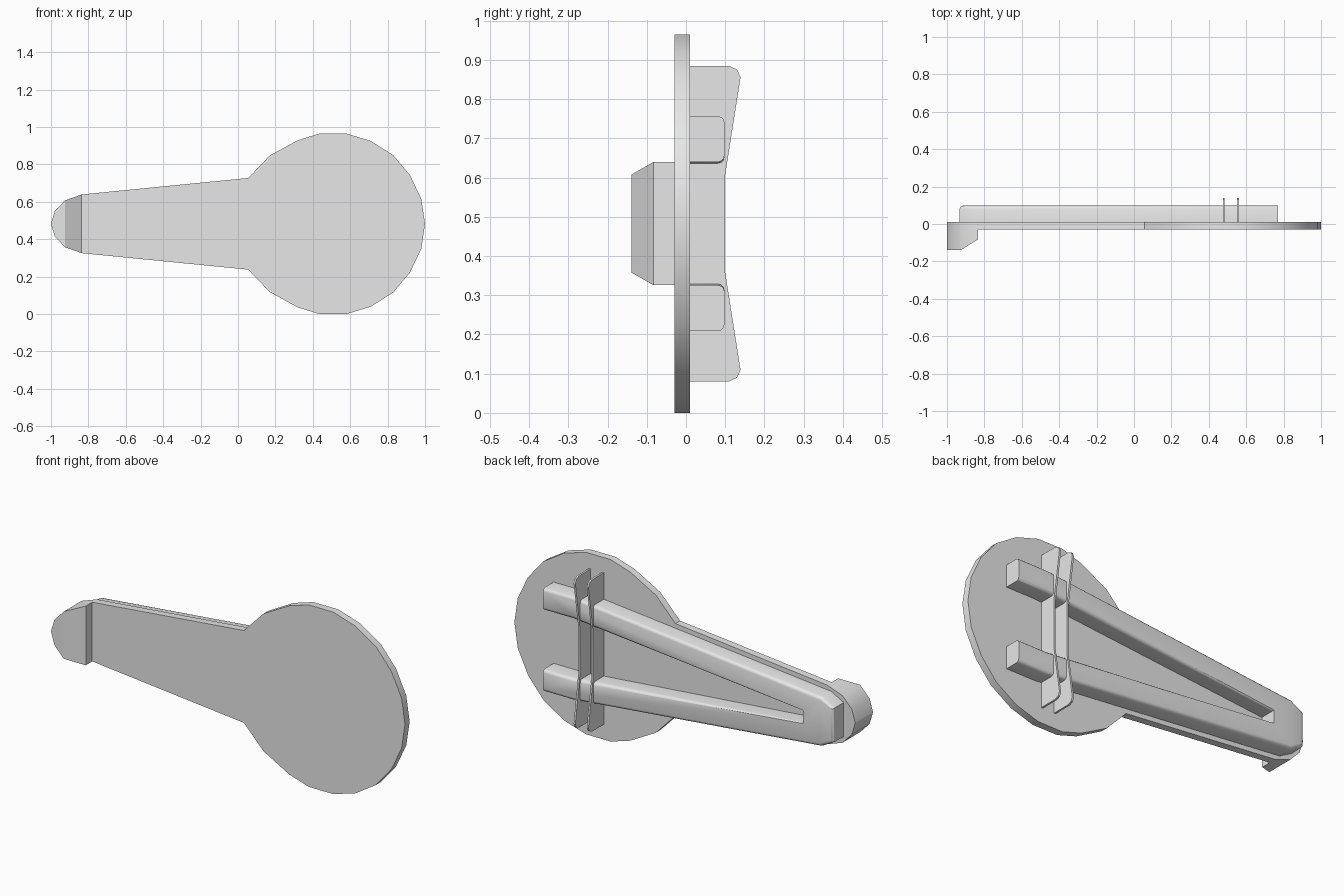
import bpy
import bmesh
import math
from mathutils import Vector

if "Cube" in bpy.data.objects:
    bpy.data.objects.remove(bpy.data.objects["Cube"])

MID = 0.4825               # height of the horizontal mirror line
PLATE_FRONT, PLATE_BACK = -0.029, 0.01
LIP_FRONT, RAIL_BACK = -0.139, 0.098

grey = bpy.data.materials.new("plain_grey")
grey.diffuse_color = (0.8, 0.8, 0.8, 1)
grey.use_nodes = True
grey.node_tree.nodes["Principled BSDF"].inputs["Base Color"].default_value = (0.8, 0.8, 0.8, 1)


def mirrored(half):
    """Close a half outline (along, offset from mid) with its mirror image."""
    return half + [(a, -h) for a, h in reversed(half) if h > 1e-6]


def prism(points, depth):
    """Extrude a closed loop of 3D points by a vector."""
    bm = bmesh.new()
    face = bm.faces.new([bm.verts.new(p) for p in points])
    res = bmesh.ops.extrude_face_region(bm, geom=[face], use_keep_orig=True)
    moved = [g for g in res["geom"] if isinstance(g, bmesh.types.BMVert)]
    bmesh.ops.translate(bm, verts=moved, vec=depth)
    bmesh.ops.recalc_face_normals(bm, faces=bm.faces)
    return bm


def slab(outline, y0, y1):
    return prism([(x, y0, MID + h) for x, h in outline], Vector((0, y1 - y0, 0)))


def finish(bm, name):
    bmesh.ops.recalc_face_normals(bm, faces=bm.faces)
    mesh = bpy.data.meshes.new(name)
    bm.to_mesh(mesh)
    bm.free()
    mesh.materials.append(grey)
    obj = bpy.data.objects.new(name, mesh)
    bpy.context.collection.objects.link(obj)
    bpy.ops.object.select_all(action="DESELECT")
    obj.select_set(True)
    bpy.context.view_layer.objects.active = obj
    bpy.ops.object.shade_smooth_by_angle(angle=math.radians(30))
    return obj


# Flat plate: tapered handle running into a round disc
tip = [(-1, 0), (-0.98, 0.067), (-0.925, 0.125), (-0.835, 0.157)]
disc = [(0.055, 0.245), (0.17, 0.365), (0.32, 0.447), (0.435, MID), (0.58, MID),
        (0.71, 0.443), (0.83, 0.367), (0.92, 0.26), (0.98, 0.133), (1, 0)]
finish(slab(mirrored(tip + disc), PLATE_FRONT, PLATE_BACK), "base_plate")

# Thumb lip at the handle tip, with a sloped inner edge
bm = slab(mirrored(tip), PLATE_FRONT, LIP_FRONT)
front = [v for v in bm.verts if v.co.y < -0.1]
crease = [v for v in front if abs(v.co.x + 0.925) < 1e-4]
bmesh.ops.connect_verts(bm, verts=crease)
for v in front:
    if v.co.x > -0.84:
        v.co.y = -0.083
finish(bm, "thumb_lip")

# Forked rail on the back: two arms joined at the handle tip
fork = [(-0.932, 0.09), (-0.86, 0.13), (0.6, 0.274), (0.77, 0.274),
        (0.77, 0.157), (0.6, 0.157), (-0.755, 0.035)]
bm = slab(mirrored(fork), PLATE_BACK, RAIL_BACK)


def rounded(edge):
    a, b = (v.co for v in edge.verts)
    on_top = min(a.y, b.y) > RAIL_BACK - 1e-4
    blunt = abs(a.x - b.x) < 1e-4 and a.x > -0.8
    return on_top and not blunt


bmesh.ops.bevel(bm, geom=[e for e in bm.edges if rounded(e)], offset=0.017,
                segments=3, profile=0.5, affect="EDGES", clamp_overlap=True)
finish(bm, "forked_rail")

# Two thin cross fins, taller at their ends
fin = mirrored([(PLATE_BACK, 0.402), (0.11, 0.402), (0.13, 0.393),
                (0.139, 0.373), (0.1, 0.125)])
for side, x in (("inner", 0.48), ("outer", 0.557)):
    bm = prism([(x - 0.005, y, MID + h) for y, h in fin], Vector((0.01, 0, 0)))
    finish(bm, side + "_cross_fin")
